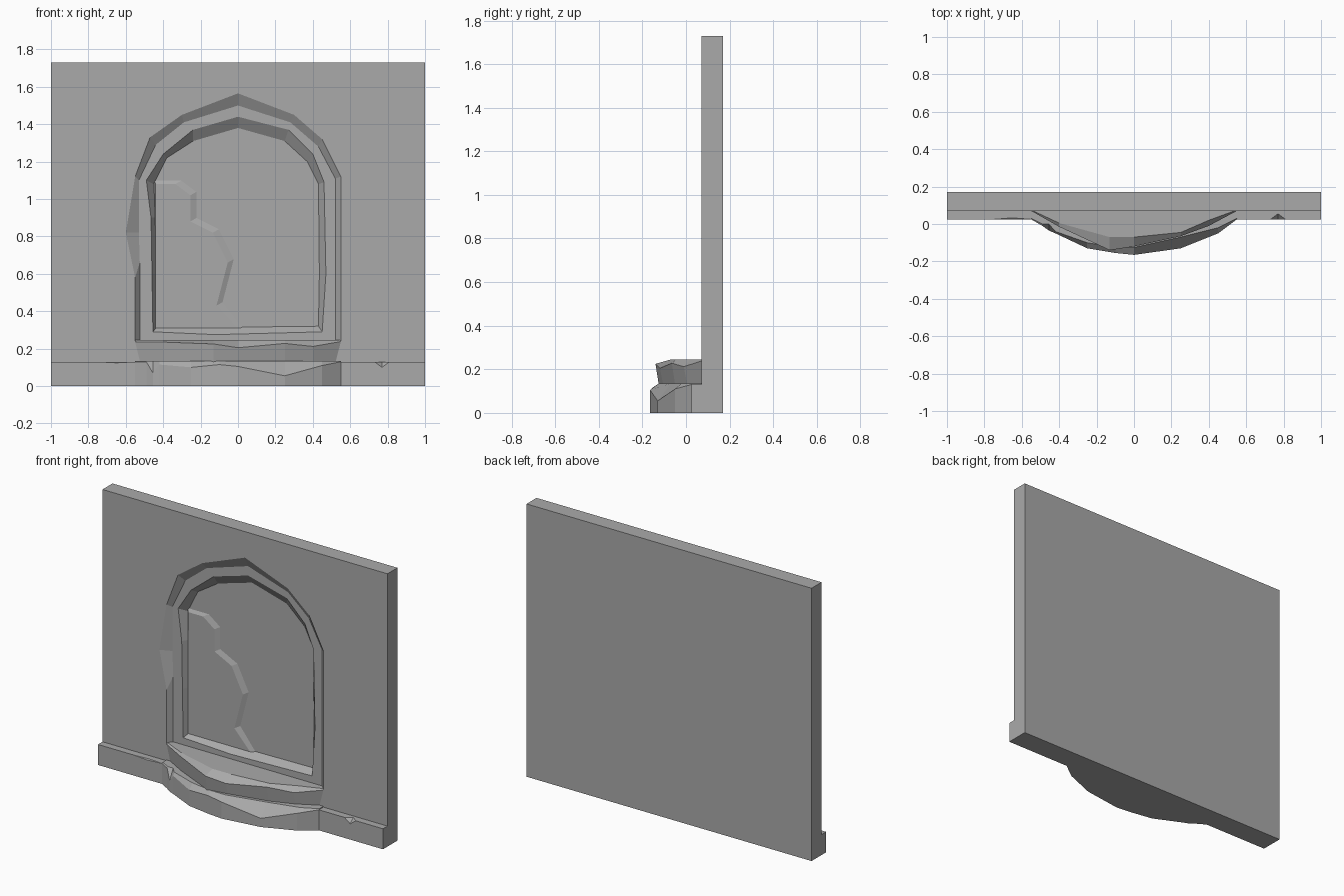
import bpy
import bmesh

if "Cube" in bpy.data.objects:
    bpy.data.objects.remove(bpy.data.objects["Cube"])

stone = bpy.data.materials.new("grey_stone")
stone.use_nodes = True
grey = (0.4, 0.4, 0.4, 1)
stone.diffuse_color = grey
stone.node_tree.nodes["Principled BSDF"].inputs["Base Color"].default_value = grey

FRONT, BACK, TOP = 0.07, 0.17, 1.73


def finish(name, bm):
    bmesh.ops.remove_doubles(bm, verts=bm.verts, dist=0.0001)
    bmesh.ops.recalc_face_normals(bm, faces=bm.faces)
    mesh = bpy.data.meshes.new(name)
    bm.to_mesh(mesh)
    bm.free()
    mesh.materials.append(stone)
    obj = bpy.data.objects.new(name, mesh)
    bpy.context.collection.objects.link(obj)
    return obj


def row(bm, points):
    return [bm.verts.new(p) for p in points]


def bridge(bm, a, b, closed=False):
    n = len(a)
    for i in range(n if closed else n - 1):
        j = (i + 1) % n
        bm.faces.new((a[i], a[j], b[j], b[i]))


# Arch outlines run from the bottom left, over the crown, to the bottom middle
outer = [(-.55, .24), (-.55, .58), (-.6, .82), (-.55, 1.12), (-.47, 1.33), (-.3, 1.45), (0, 1.565),
         (.3, 1.45), (.45, 1.32), (.55, 1.12), (.55, .6), (.55, .24), (0, .24)]
rebate = [(-.525, .24), (-.525, .66), (-.53, .82), (-.53, 1.1), (-.44, 1.29), (-.29, 1.41), (0, 1.5),
          (.28, 1.41), (.43, 1.28), (.52, 1.11), (.52, .6), (.52, .24), (0, .24)]
opening = [(-.455, .29), (-.46, .6), (-.465, .9), (-.49, 1.1), (-.4, 1.24), (-.24, 1.37), (0, 1.44),
           (.27, 1.37), (.4, 1.24), (.46, 1.09), (.47, .6), (.45, .29), (-.12, .275)]
niche = [(-.435, .315), (-.435, .6), (-.44, .9), (-.45, 1.08), (-.38, 1.22), (-.24, 1.31), (0, 1.38),
         (.25, 1.31), (.37, 1.2), (.43, 1.08), (.435, .6), (.43, .32), (0, .315)]

# Wall with the two-stepped arched niche
bm = bmesh.new()
loops = [row(bm, [(x, y, z) for x, z in pts])
         for pts, y in ((outer, FRONT), (rebate, .1), (opening, .1), (niche, .14))]
for a, b in zip(loops, loops[1:]):
    bridge(bm, a, b, True)
bm.faces.new(loops[-1])
rim = [(-1, 0), (0, 0), (1, 0), (1, TOP), (0, TOP), (-1, TOP)]
f = row(bm, [(x, FRONT, z) for x, z in rim])
k = row(bm, [(x, BACK, z) for x, z in rim])
bridge(bm, f, k, True)
bm.faces.new(k)
arch = loops[0]
bm.faces.new([f[0], f[1], arch[12]] + arch[0:7] + [f[4], f[5]])
bm.faces.new([f[1], f[2], f[3], f[4]] + arch[6:13])
finish("niche_wall", bm)

# Remnant of raised plaster on the niche back
edge = [(-.45, 1.1), (-.3, 1.1), (-.22, 1.04), (-.22, .9), (-.1, .84),
        (-.02, .68), (-.08, .45), (.03, .31), (-.44, .31)]
bm = bmesh.new()
base = row(bm, [(x, .141, z) for x, z in edge])
face = row(bm, [(max(x - .035, -.44), .128, max(z - .02, .31)) for x, z in edge])
bridge(bm, base, face, True)
bm.faces.new(face)
finish("plaster_patch", bm)

# Skirting with chips along its upper front edge: x, half width, drop, depth
H, Y = .13, .025
bm = bmesh.new()
front_edge, top_edge = [], []
for x, w, drop, depth in ((-.65, .1, .006, .008), (.77, .04, .03, .03)):
    a, low, b, deep = row(bm, [(x - w, Y, H), (x, Y, H - drop), (x + w, Y, H), (x, Y + depth, H)])
    front_edge += [a, low, b]
    top_edge += [a, deep, b]
    bm.faces.new((a, low, deep))
    bm.faces.new((low, b, deep))
lb, rb, lt, rt, lk, rk, lkb, rkb = row(bm, [(x, y, z) for y, z in
                                           ((Y, 0), (Y, H), (FRONT, H), (FRONT, 0)) for x in (-1, 1)])
bm.faces.new([lb, lt] + front_edge + [rt, rb])
bm.faces.new([lk, lt] + top_edge + [rt, rk])
bm.faces.new((lb, lt, lk, lkb))
bm.faces.new((rb, rt, rk, rkb))
bm.faces.new((lb, rb, rkb, lkb))
finish("skirting", bm)


def step(name, bottom, top, back, plan):
    # plan: x, front y, worn lip height, setback of the top edge
    bm = bmesh.new()
    foot = row(bm, [(x, y + (.015 if bottom else 0), bottom) for x, y, z, s in plan])
    lip = row(bm, [(x, y, z) for x, y, z, s in plan])
    crest = row(bm, [(x, y + s, top) for x, y, z, s in plan])
    bridge(bm, foot, lip)
    bridge(bm, lip, crest)
    x0, x1 = plan[0][0], plan[-1][0]
    kb = row(bm, [(x1, back, bottom), (x0, back, bottom)])
    kt = row(bm, [(x1, back, top), (x0, back, top)])
    bm.faces.new(foot + kb)
    bm.faces.new(crest + kt)
    bm.faces.new((foot[0], lip[0], crest[0], kt[1], kb[1]))
    bm.faces.new((foot[-1], lip[-1], crest[-1], kt[0], kb[0]))
    bm.faces.new(kb + kt[::-1])
    finish(name, bm)


# Two bowed, worn steps
step("lower_step", 0, .135, .08, [
    (-.55, .025, .13, .005), (-.49, -.01, .13, .01), (-.455, -.035, .07, .035), (-.42, -.05, .115, .01),
    (-.25, -.13, .1, .03), (-.1, -.155, .115, .03), (0, -.165, .105, .04),
    (.25, -.13, .055, .06), (.45, -.05, .11, .03), (.55, .025, .13, .005)])
step("upper_step", .13, .245, .1, [
    (-.55, .07, .235, .005), (-.4, -.015, .235, .02), (-.13, -.14, .225, .07), (0, -.12, .205, .05),
    (.25, -.065, .228, .02), (.4, -.01, .212, .03), (.55, .07, .238, .005)])
